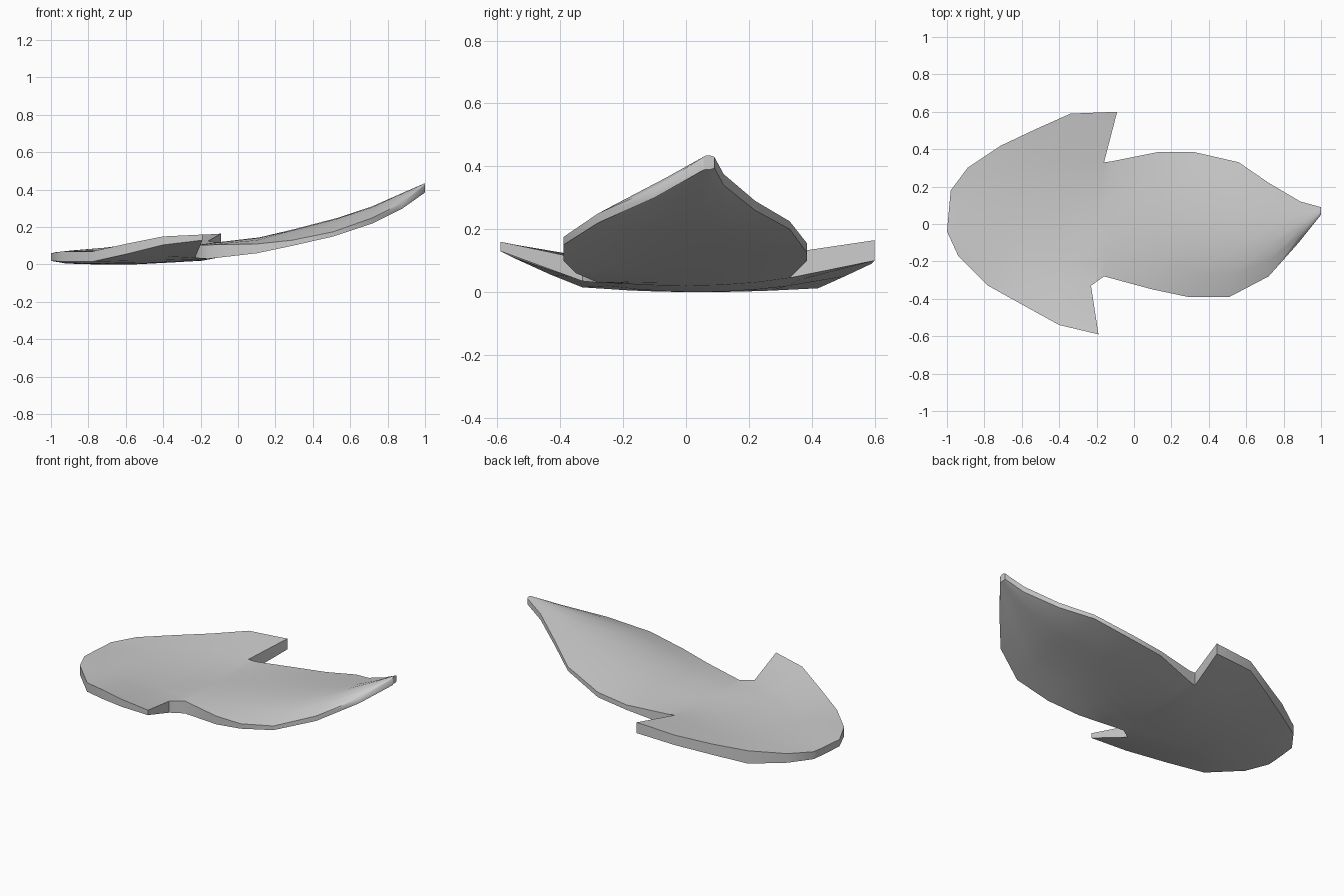
import bpy, bmesh
from mathutils import Vector

if "Cube" in bpy.data.objects:
    bpy.data.objects.remove(bpy.data.objects["Cube"])

# Each rib: front edge (x, y, top, bottom), back edge (same), middle (top, bottom)
BASE = [
    ((-1.0, -.04, .06, .02), (-.98, .18, .065, .02), (.062, .018)),
    ((-.94, -.17, .07, .015), (-.89, .30, .075, .02), (.07, .005)),
    ((-.78, -.33, .07, .015), (-.71, .42, .09, .012), (.075, 0)),
    ((-.60, -.43, .11, .055), (-.53, .505, .115, .05), (.08, 0)),
    ((-.40, -.54, .15, .105), (-.34, .59, .15, .09), (.09, .01)),
]
NECK = ((-.23, -.33, .105, .035), (-.16, .33, .125, .045), (.10, .02))
LOBE = [
    ((-.16, -.28, .105, .03), (-.12, .335, .12, .05), (.115, .03)),
    ((.10, -.35, .11, .06), (.13, .385, .13, .10), (.145, .08)),
    ((.29, -.39, .13, .10), (.32, .385, .155, .125), (.19, .13)),
    ((.51, -.39, .175, .15), (.56, .33, .225, .20), (.25, .19)),
    ((.72, -.28, .25, .22), (.72, .22, .29, .26), (.312, .255)),
    ((.88, -.10, .33, .30), (.89, .12, .375, .34), (.385, .335)),
    ((1.0, .05, .425, .385), (1.0, .09, .43, .395), (.435, .39)),
]
TIPS = ((-.19, -.59, .16, .13), (-.09, .60, .165, .10))
INNER = [-1, -.67, -.33, 0, .33, .67, 1]
OUTER = [-1] + [s * .6 for s in INNER] + [1]


def rib_points(rib, params):
    """Sample a curved rib, returning (x, y, top, bottom) tuples."""
    a, b, mid = rib
    points = []
    for s in params:
        e = [p + (q - p) * (s + 1) / 2 for p, q in zip(a, b)]
        w = abs(s) ** 2
        points.append((e[0], e[1], mid[0] + (e[2] - mid[0]) * w,
                       mid[1] + (e[3] - mid[1]) * w))
    return points


bm = bmesh.new()


def add_rib(points):
    return [(bm.verts.new((x, y, t)), bm.verts.new((x, y, b))) for x, y, t, b in points]


def skin(r0, r1):
    for i in range(len(r0) - 1):
        bm.faces.new((r0[i][0], r1[i][0], r1[i + 1][0], r0[i + 1][0]))
        bm.faces.new((r0[i][1], r0[i + 1][1], r1[i + 1][1], r1[i][1]))


# Broad base with two side points
base = [add_rib(rib_points(r, OUTER)) for r in BASE]
neck = add_rib(rib_points(NECK, INNER))
tips = add_rib(TIPS)
base.append([tips[0]] + neck + [tips[1]])
# Long arched lobe continuing from the neck
lobe = [neck] + [add_rib(rib_points(r, INNER)) for r in LOBE]
for rows in (base, lobe):
    for r0, r1 in zip(rows, rows[1:]):
        skin(r0, r1)

# Close the rim between the upper and lower skins
for e in [e for e in bm.edges if e.is_boundary]:
    a, b = e.verts
    pair = {p[0]: p[1] for rows in (base, lobe) for r in rows for p in r}
    if a in pair and b in pair:
        bm.faces.new((a, b, pair[b], pair[a]))
bmesh.ops.recalc_face_normals(bm, faces=bm.faces)

mesh = bpy.data.meshes.new("leaf_blade")
bm.to_mesh(mesh)
bm.free()
leaf = bpy.data.objects.new("leaf_blade", mesh)
bpy.context.collection.objects.link(leaf)
bpy.context.view_layer.objects.active = leaf
leaf.select_set(True)
bpy.ops.object.shade_smooth_by_angle(angle=1.05)
